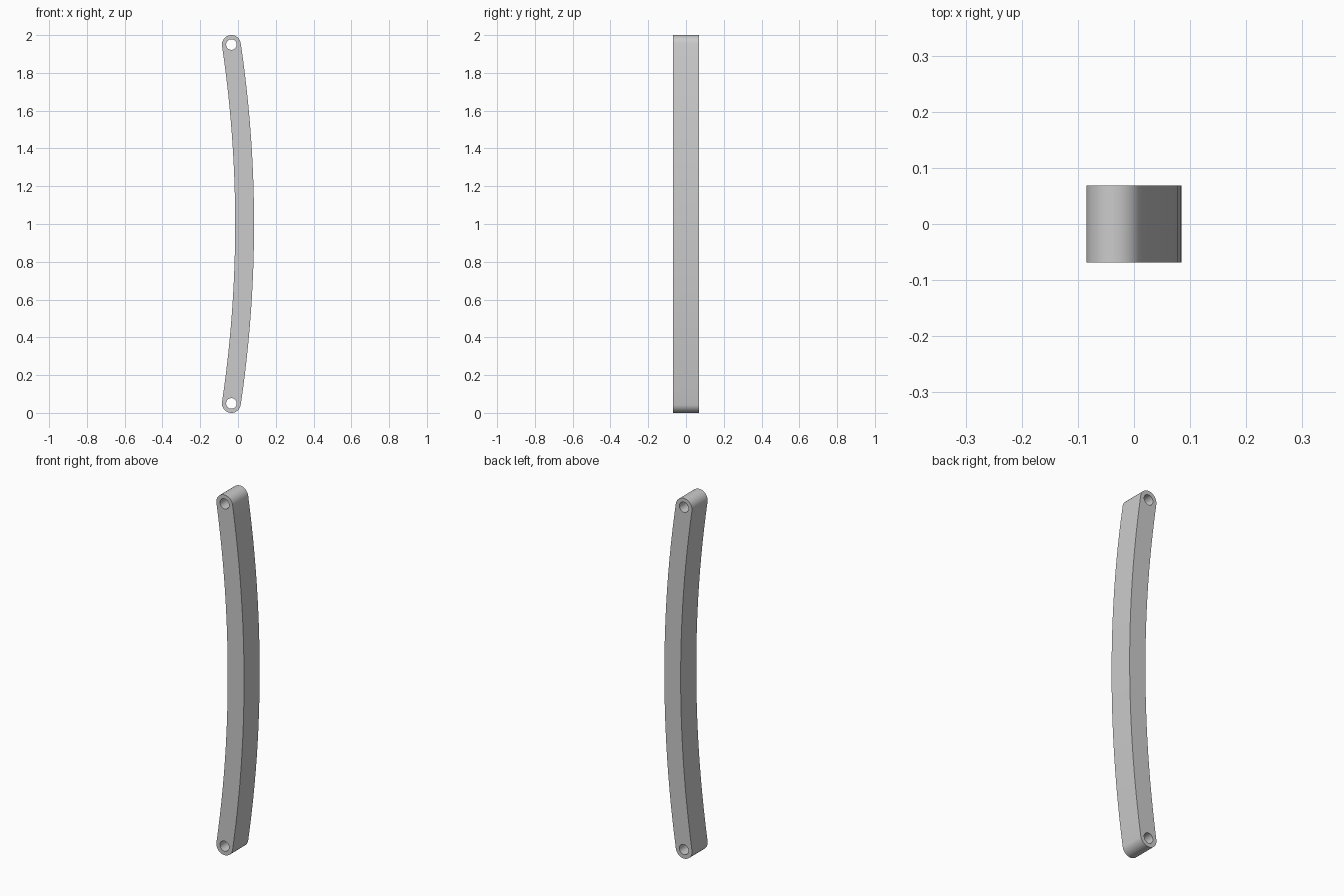
import bpy, bmesh
from math import sin, cos, asin, pi, radians
from mathutils import Matrix

cube = bpy.data.objects.get("Cube")
if cube:
    bpy.data.objects.remove(cube, do_unlink=True)

HALF_WIDTH = 0.05     # half of the bar's width, also the end radius
HOLE_RADIUS = 0.028
HALF_DEPTH = 0.0685
HALF_SPAN = 0.95      # centre of bar to each hole
RISE = 0.07           # bow of the centre line
RADIUS = (HALF_SPAN ** 2 + RISE ** 2) / (2 * RISE)
SWEEP = asin(HALF_SPAN / RADIUS)
CENTRE_X = RISE / 2 - RADIUS


def arc(cx, cz, r, start, end, steps):
    return [(cx + r * cos(start + (end - start) * i / steps),
             cz + r * sin(start + (end - start) * i / steps))
            for i in range(steps + 1)]


# Outline: outer curve, round top, inner curve, round bottom
outline = arc(CENTRE_X, 1, RADIUS + HALF_WIDTH, -SWEEP, SWEEP, 24)
outline += arc(-RISE / 2, 1 + HALF_SPAN, HALF_WIDTH, SWEEP, SWEEP + pi, 24)[1:]
outline += arc(CENTRE_X, 1, RADIUS - HALF_WIDTH, SWEEP, -SWEEP, 24)[1:]
outline += arc(-RISE / 2, 1 - HALF_SPAN, HALF_WIDTH, pi - SWEEP, 2 * pi - SWEEP, 24)[1:-1]

# Pin holes at both ends
holes = [arc(-RISE / 2, 1 + s * HALF_SPAN, HOLE_RADIUS, 0, 2 * pi, 32)[:-1] for s in (-1, 1)]

# Filled and extruded profile
profile = bpy.data.curves.new("bar_profile", "CURVE")
profile.dimensions = "2D"
profile.fill_mode = "BOTH"
profile.extrude = HALF_DEPTH
for loop in [outline] + holes:
    spline = profile.splines.new("POLY")
    spline.points.add(len(loop) - 1)
    for point, (x, z) in zip(spline.points, loop):
        point.co = (x, z, 0, 1)
    spline.use_cyclic_u = True

bar = bpy.data.objects.new("curved_link_bar", profile)
bpy.context.collection.objects.link(bar)
bpy.ops.object.select_all(action="DESELECT")
bar.select_set(True)
bpy.context.view_layer.objects.active = bar
bpy.ops.object.convert(target="MESH")
bar = bpy.context.object

# Weld the caps to the walls and stand the bar upright
bm = bmesh.new()
bm.from_mesh(bar.data)
bmesh.ops.remove_doubles(bm, verts=bm.verts, dist=0.00001)
bmesh.ops.transform(bm, matrix=Matrix.Rotation(radians(90), 4, "X"), verts=bm.verts)
bmesh.ops.recalc_face_normals(bm, faces=bm.faces)
bm.to_mesh(bar.data)
bm.free()
bpy.ops.object.shade_smooth_by_angle(angle=radians(30))

# Plain grey finish
grey = bpy.data.materials.new("plain_grey")
grey.use_nodes = True
colour = (0.6, 0.6, 0.6, 1)
grey.diffuse_color = colour
grey.node_tree.nodes["Principled BSDF"].inputs["Base Color"].default_value = colour
bar.data.materials.clear()
bar.data.materials.append(grey)
